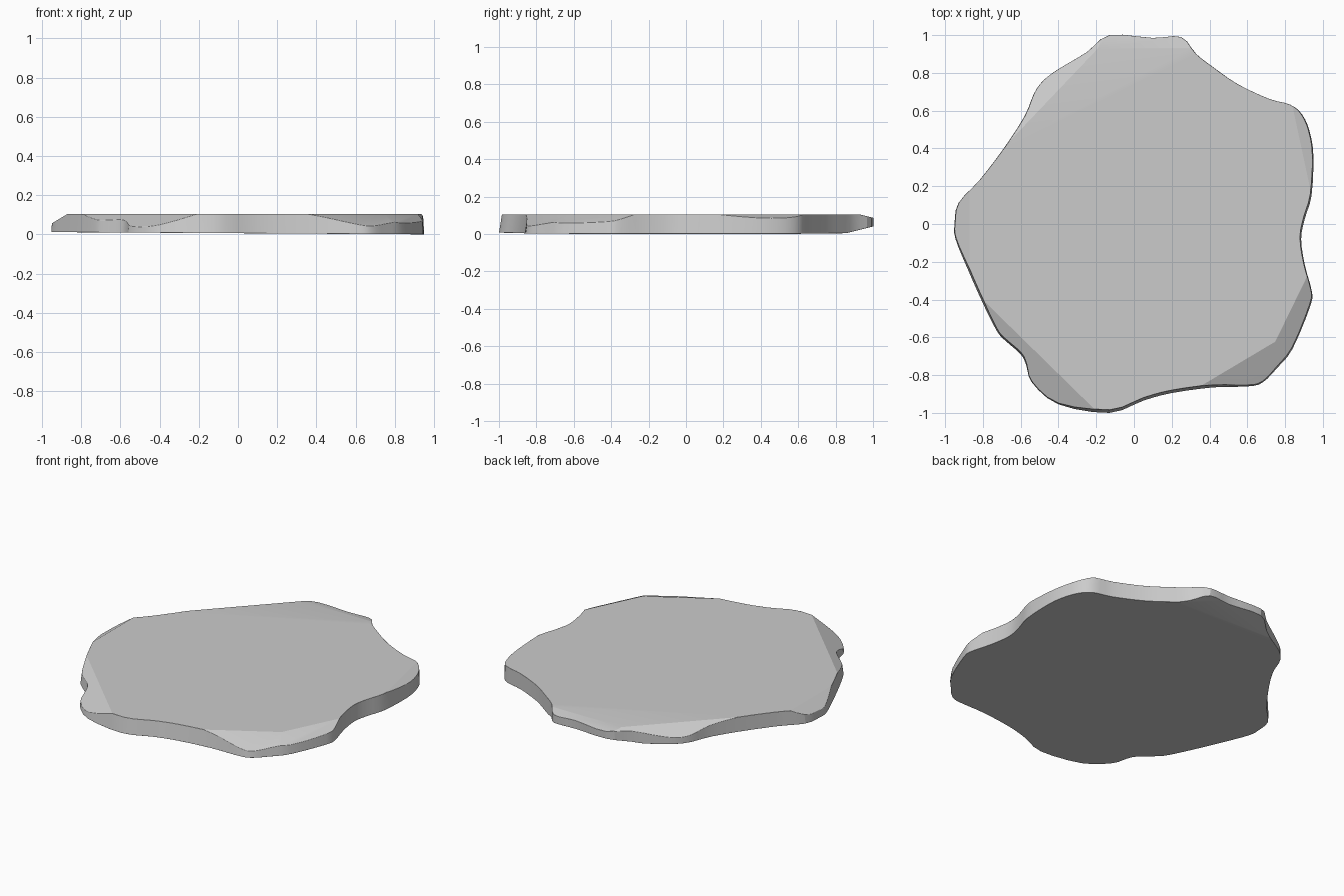
import bpy, bmesh
from mathutils import Vector

if "Cube" in bpy.data.objects:
    bpy.data.objects.remove(bpy.data.objects["Cube"])

# Irregular outline of the slab, counter-clockwise seen from above
OUTLINE = [(-.13, 1), (-.25, .91), (-.40, .82), (-.48, .76), (-.53, .69), (-.58, .57),
           (-.69, .40), (-.82, .23), (-.93, .11), (-.95, 0), (-.945, -.08), (-.88, -.24),
           (-.80, -.42), (-.73, -.56), (-.69, -.61), (-.60, -.69), (-.57, -.75),
           (-.54, -.84), (-.40, -.955), (-.13, -1), (.05, -.935), (.20, -.895),
           (.42, -.865), (.60, -.86), (.68, -.84), (.76, -.76), (.84, -.66),
           (.935, -.43), (.94, -.35), (.905, -.22), (.885, -.08), (.905, .03),
           (.94, .15), (.95, .36), (.93, .49), (.89, .58), (.83, .63), (.72, .66),
           (.55, .74), (.42, .83), (.33, .90), (.25, .99), (.10, .985)]
TOP = 0.104


def smooth_outline(pts, steps=3):
    """Catmull-Rom curve through the outline points."""
    p = [Vector(c) for c in pts]
    out = []
    for i in range(len(p)):
        a, b, c, d = (p[(i + k) % len(p)] for k in (-1, 0, 1, 2))
        for s in range(steps):
            t = s / steps
            out.append(0.5 * (2 * b + (c - a) * t + (2 * a - 5 * b + 4 * c - d) * t * t
                              + (3 * b - a - 3 * c + d) * t ** 3))
    return out


def chip(bm, p, q, slope, z=TOP, side=1):
    """Slice off the rim outside line p-q (outside = right of p to q)."""
    d = Vector((q[0] - p[0], q[1] - p[1], 0)).normalized()
    n = Vector((d.y * slope, -d.x * slope, side)).normalized()
    bmesh.ops.bisect_plane(bm, geom=bm.verts[:] + bm.edges[:] + bm.faces[:],
                           plane_co=(p[0], p[1], z), plane_no=n,
                           clear_outer=True, dist=1e-5)
    bmesh.ops.holes_fill(bm, edges=[e for e in bm.edges if e.is_boundary], sides=0)


# Slab body: slightly tapered wall between a flat base and a flat top
bm = bmesh.new()
ring = smooth_outline(OUTLINE)
low = [bm.verts.new((v.x, v.y, 0.006 - 0.006 * v.x)) for v in ring]
high = [bm.verts.new((v.x * .993, v.y * .992 + .008, TOP)) for v in ring]
bm.faces.new(low[::-1])
bm.faces.new(high)
for i in range(len(ring)):
    j = (i + 1) % len(ring)
    bm.faces.new((low[i], low[j], high[j], high[i]))
bm.normal_update()

# Chipped facets around the upper rim, each line running counter-clockwise
for p, q, slope in [((.40, -.83), (.82, -.58), .42),
                    ((.72, -.68), (.93, -.25), .5),
                    ((-.70, -.50), (-.22, -.97), .5),
                    ((-.87, .17), (-.87, -.27), .6),
                    ((-.20, .92), (-.60, .50), .6),
                    ((.30, .93), (-.25, .93), .25),
                    ((.93, .20), (.84, .62), .35)]:
    chip(bm, p, q, slope)
# Undercut beneath the back edge
chip(bm, (.4, .86), (-.2, .86), .25, 0.005, -1)

bmesh.ops.recalc_face_normals(bm, faces=bm.faces[:])
mesh = bpy.data.meshes.new("stone_slab")
bm.to_mesh(mesh)
bm.free()
slab = bpy.data.objects.new("stone_slab", mesh)
bpy.context.collection.objects.link(slab)

# Slightly worn edges, smooth wall with crisp facets
bev = slab.modifiers.new("worn_edges", 'BEVEL')
bev.width = 0.006
bev.segments = 2
bev.limit_method = 'ANGLE'
bev.angle_limit = 0.7
bpy.context.view_layer.objects.active = slab
slab.select_set(True)
bpy.ops.object.shade_smooth_by_angle(angle=0.3)
